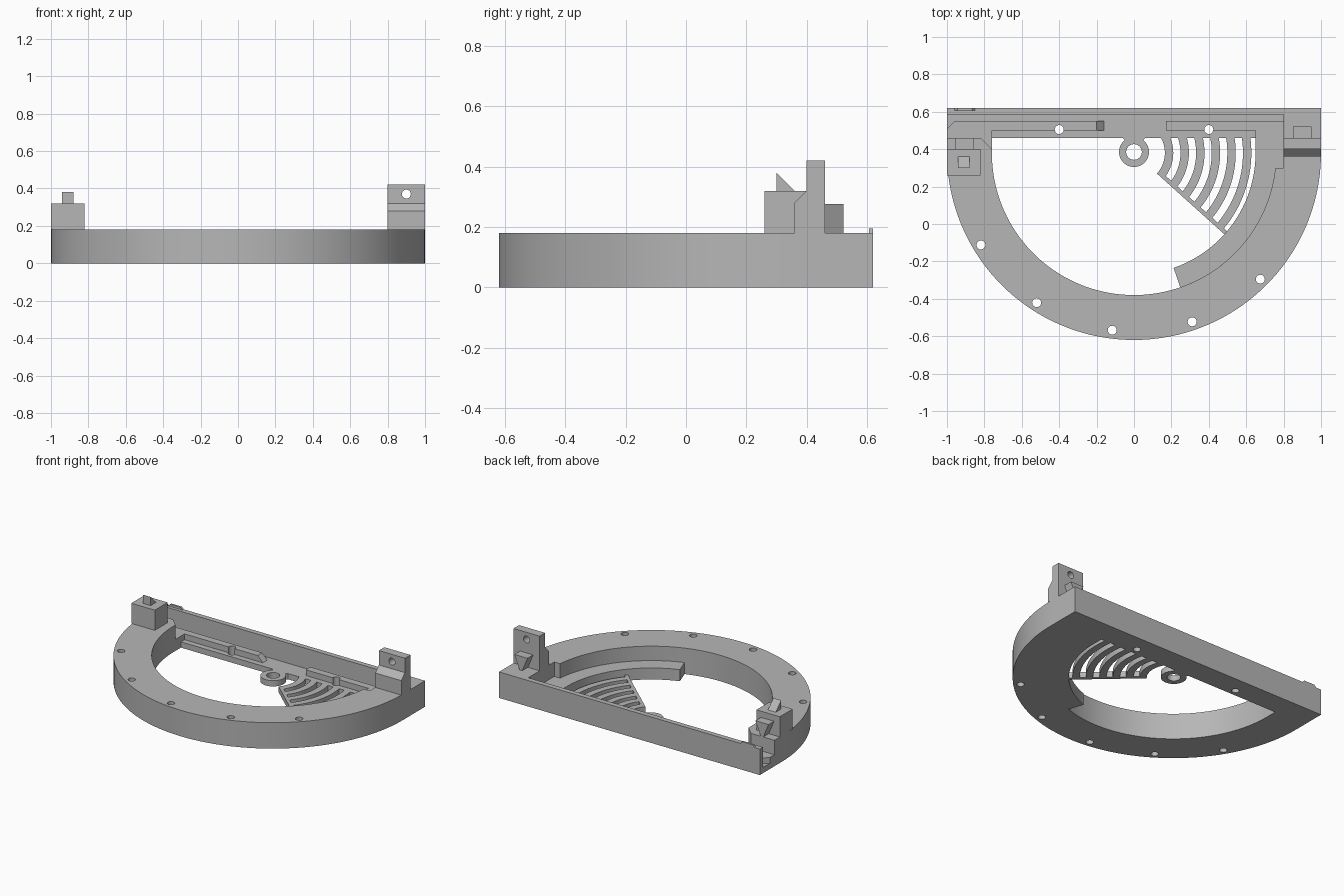
import bpy, bmesh, math
from mathutils import Vector

if "Cube" in bpy.data.objects:
    bpy.data.objects.remove(bpy.data.objects["Cube"], do_unlink=True)

grey = bpy.data.materials.new("plain grey")
grey.use_nodes = True
grey.diffuse_color = (0.47, 0.47, 0.47, 1)
grey.node_tree.nodes["Principled BSDF"].inputs["Base Color"].default_value = (0.47, 0.47, 0.47, 1)

CY = 0.38          # centre of the round plan
TOP = 0.18         # rim height
FLOOR, STEP = 0.04, 0.08


def prism(name, pts, lo, hi, axis="z", smooth=False):
    """Extrude a 2D outline: xy along z, yz along x, or xz along y."""
    place = {"z": lambda p, h: (p[0], p[1], h),
             "x": lambda p, h: (h, p[0], p[1]),
             "y": lambda p, h: (p[0], h, p[1])}[axis]
    bm = bmesh.new()
    face = bm.faces.new([bm.verts.new(place(p, lo)) for p in pts])
    new = bmesh.ops.extrude_face_region(bm, geom=[face])["geom"]
    shift = Vector(place((0, 0), hi - lo))
    bmesh.ops.translate(bm, vec=shift, verts=[g for g in new if isinstance(g, bmesh.types.BMVert)])
    bmesh.ops.recalc_face_normals(bm, faces=bm.faces)
    mesh = bpy.data.meshes.new(name)
    bm.to_mesh(mesh)
    bm.free()
    mesh.materials.append(grey)
    ob = bpy.data.objects.new(name, mesh)
    bpy.context.collection.objects.link(ob)
    if smooth:
        select(ob)
        bpy.ops.object.shade_smooth_by_angle(angle=math.radians(30))
    return ob


def select(ob):
    bpy.ops.object.select_all(action="DESELECT")
    ob.select_set(True)
    bpy.context.view_layer.objects.active = ob


def arc(r, a0, a1, n=48, cx=0.0, cy=CY):
    return [(cx + r * math.cos(math.radians(a0 + (a1 - a0) * i / n)),
             cy + r * math.sin(math.radians(a0 + (a1 - a0) * i / n))) for i in range(n + 1)]


def rect(x0, x1, y0, y1):
    return [(x0, y0), (x1, y0), (x1, y1), (x0, y1)]


def drill(ob, x, y, r=0.024, axis="z"):
    """Cut a round through hole."""
    cutter = prism("hole_cutter", arc(r, 0, 345, 23, x, y), -1, 1, axis)
    cutter.hide_render = True
    mod = ob.modifiers.new("hole", "BOOLEAN")
    mod.operation, mod.solver, mod.object = "DIFFERENCE", "EXACT", cutter
    select(ob)
    bpy.ops.object.modifier_apply(modifier=mod.name)
    bpy.data.objects.remove(cutter, do_unlink=True)


# Half-round rim with a recess at its left inner corner
a_in = math.degrees(math.asin(-0.08 / 0.76))
rim = prism("half_round_rim",
            [(-1, 0.46)] + arc(1, 180, 360, 80) + [(1, 0.62), (0.8, 0.62), (0.8, 0.30)]
            + arc(0.76, a_in, -180, 72) + [(-0.76, 0.40), (-0.82, 0.46)], 0, TOP, smooth=True)
for k in range(5):
    a = math.radians(211 + 26 * k)
    drill(rim, 0.955 * math.cos(a), CY + 0.955 * math.sin(a))

# Straight back: wall, low floor and stepped strips
prism("back_wall", rect(-1, 0.8, 0.585, 0.62), 0, TOP)
prism("wall_tab", [(-0.96, TOP), (-0.85, TOP), (-0.865, 0.195), (-0.945, 0.195)], 0.607, 0.62, "y")
floor = prism("back_floor", rect(-1, 0.8, 0.46, 0.585), 0, FLOOR)
right_step = prism("right_step",
                   [(-1, 0.46), (-0.82, 0.46), (-0.76, 0.40), (-0.76, 0.50), (-0.2, 0.50),
                    (-0.2, 0.55), (-0.96, 0.55), (-1, 0.51)], 0, STEP)
prism("right_step_ramp", [(-0.2, FLOOR), (-0.16, FLOOR), (-0.2, STEP)], 0.50, 0.55, "y")
left_step = prism("left_step_and_ledge",
                  arc(0.65, -71, 0, 40) + [(0.65, 0.50), (0.17, 0.50), (0.17, 0.55), (0.8, 0.55),
                                           (0.8, 0.30)] + arc(0.76, a_in, -71, 36),
                  0, STEP, smooth=True)
for side, step in ((-1, right_step), (1, left_step)):
    drill(floor, 0.4 * side, 0.505)
    drill(step, 0.4 * side, 0.505)

# Pivot eye on a short neck
eye = prism("pivot_eye", [(-0.06, 0.46)] + arc(0.08, 128, 412, 40, 0, 0.385) + [(0.06, 0.46)],
            0, FLOOR, smooth=True)
drill(eye, 0, 0.385, 0.042)

# Curved grille: arc bars tied together by one slanted spoke
for k in range(6):
    r0 = 0.165 + 0.0835 * k
    r1 = r0 + 0.045
    tops = [math.degrees(math.asin(0.08 / r)) for r in (r0, r1)]
    prism(f"grille_bar_{k + 1}", arc(r0, -42, tops[0], 20) + arc(r1, tops[1], -42, 20),
          0, FLOOR, smooth=True)
d = Vector((math.cos(math.radians(-42)), math.sin(math.radians(-42))))
n = Vector((-d.y, d.x)) * 0.022
c = Vector((0, CY))
prism("grille_spoke", [tuple(c + d * 0.165), tuple(c + d * 0.655),
                       tuple(c + d * 0.655 + n), tuple(c + d * 0.165 + n)], 0, FLOOR)

# Tall bracket with a shoulder and a cross bore
bracket = prism("left_bracket", [(0.36, TOP), (0.46, TOP), (0.46, 0.42), (0.40, 0.42),
                                 (0.40, 0.32), (0.36, 0.28)], 0.8, 1, "x")
drill(bracket, 0.9, 0.37, 0.024, "y")

# Short post with a small ramped catch
prism("right_post", rect(-1, -0.82, 0.26, 0.40), TOP, 0.32)
prism("post_catch", [(0.30, 0.32), (0.36, 0.32), (0.30, 0.38)], -0.94, -0.88, "x")

# Tapered wedges behind both uprights
for name, x, y0, y1 in (("left_wedge", 0.9, 0.46, 0.522), ("right_wedge", -0.905, 0.40, 0.46)):
    prism(name, [(x - 0.01, TOP), (x + 0.01, TOP), (x + 0.05, 0.277), (x - 0.05, 0.277)], y0, y1, "y")
